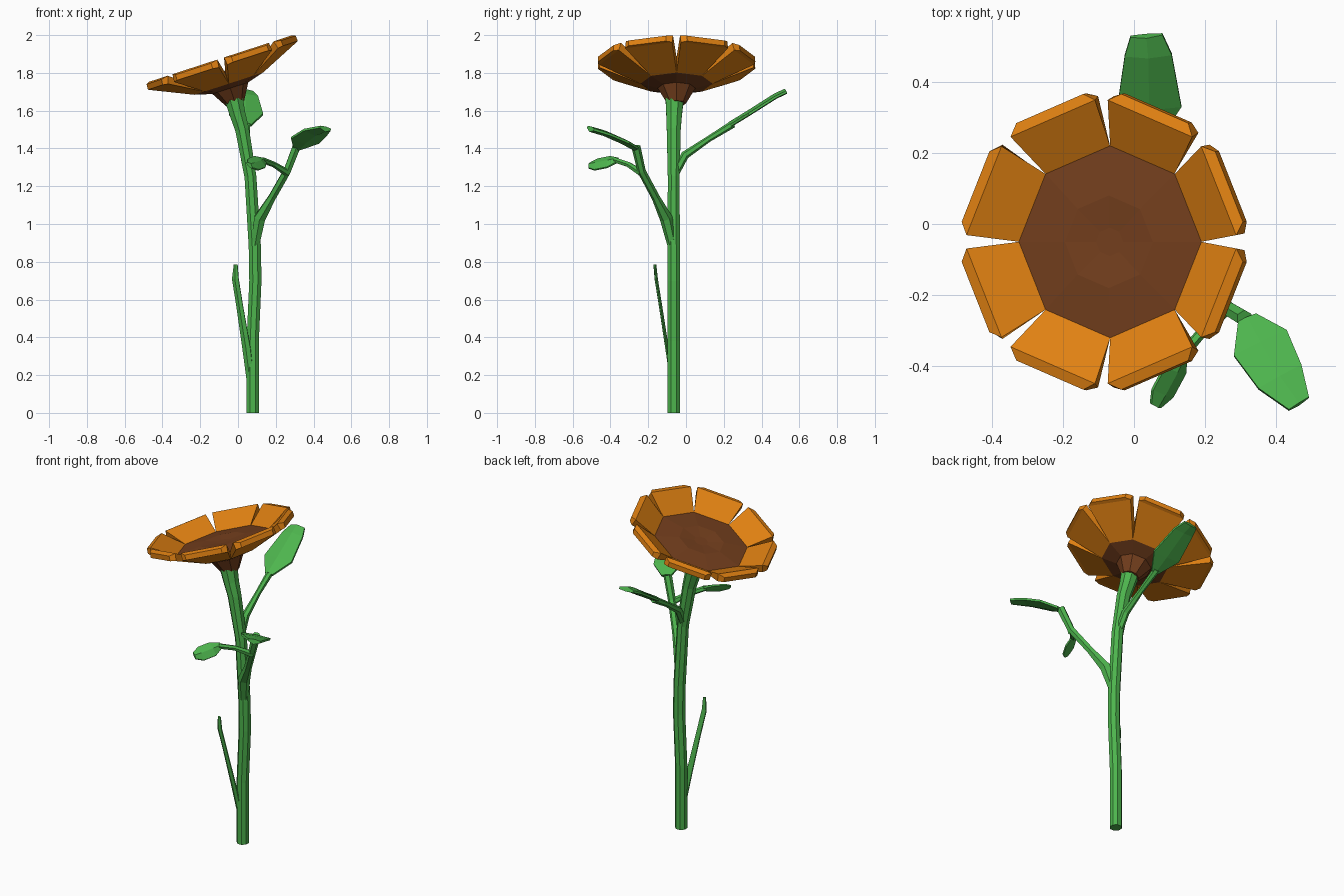
import bpy, bmesh, math
from mathutils import Vector, Matrix

if "Cube" in bpy.data.objects:
    bpy.data.objects.remove(bpy.data.objects["Cube"])


def material(name, rgb):
    m = bpy.data.materials.new(name)
    m.diffuse_color = (*rgb, 1)
    m.use_nodes = True
    m.node_tree.nodes["Principled BSDF"].inputs["Base Color"].default_value = m.diffuse_color
    return m


GREEN = material("leaf_green", (0.075, 0.46, 0.075))
BROWN = material("seed_brown", (0.17, 0.048, 0.012))
ORANGE = material("petal_orange", (0.75, 0.22, 0.006))


def loft(name, rings, mat, matrix=None):
    """Skin a list of equal-sized point rings and cap both ends."""
    bm = bmesh.new()
    rows = [[bm.verts.new(p) for p in ring] for ring in rings]
    n = len(rows[0])
    for a, b in zip(rows, rows[1:]):
        for i in range(n):
            j = (i + 1) % n
            bm.faces.new((a[i], a[j], b[j], b[i]))
    bm.faces.new(rows[0][::-1])
    bm.faces.new(rows[-1])
    if matrix:
        bm.transform(matrix)
    bmesh.ops.recalc_face_normals(bm, faces=bm.faces)
    me = bpy.data.meshes.new(name)
    bm.to_mesh(me)
    bm.free()
    me.materials.append(mat)
    ob = bpy.data.objects.new(name, me)
    bpy.context.collection.objects.link(ob)
    return ob


def tangents(pts):
    last = len(pts) - 1
    return [(pts[min(i + 1, last)] - pts[max(i - 1, 0)]).normalized() for i in range(last + 1)]


def tube(name, stations, sides):
    """Stations are (x, y, z, radius)."""
    pts = [Vector(s[:3]) for s in stations]
    rings = []
    for p, t, s in zip(pts, tangents(pts), stations):
        q = Vector((0, 0, 1)).rotation_difference(t)
        rings.append([p + q @ Vector((s[3] * math.cos(a), s[3] * math.sin(a), 0))
                      for a in (math.tau * (k + 0.5) / sides for k in range(sides))])
    return loft(name, rings, GREEN)


def leaf(name, stations, side, thick):
    """Stations are (x, y, z, half width); flattened six-sided section."""
    pts = [Vector(s[:3]) for s in stations]
    rings = []
    for p, t, s in zip(pts, tangents(pts), stations):
        v = Vector(side)
        v = (v - t * v.dot(t)).normalized()
        n = t.cross(v) * thick
        w = v * s[3]
        rings.append([p + w + n * .3, p + n * .5, p - w + n * .3,
                      p - w - n * .3, p - n, p + w - n * .3])
    return loft(name, rings, GREEN)


# Main stem
tube("stem", [(.078, -.065, 0, .035), (.078, -.065, .38, .035), (.092, -.065, .7, .035),
              (.089, -.065, .88, .035), (.066, -.065, 1.25, .034), (.022, -.065, 1.5, .04),
              (-.002, -.063, 1.58, .045), (-.022, -.06, 1.66, .052)], 8)

# Back leaf on its stalk
tube("back_leaf_stalk", [(.062, -.062, 1.26, .022), (.056, -.005, 1.365, .022),
                         (.05, .12, 1.45, .016), (.045, .25, 1.53, .02)], 6)
leaf("back_leaf", [(.045, .235, 1.522, .025), (.043, .33, 1.58, .09),
                   (.04, .475, 1.672, .066), (.035, .53, 1.698, .045)], (1, 0, 0), .02)

# Side leaf on its stalk
tube("side_leaf_stalk", [(.088, -.07, .88, .026), (.115, -.105, 1.03, .034), (.18, -.16, 1.14, .022),
                         (.26, -.235, 1.28, .022), (.31, -.265, 1.41, .024)], 6)
leaf("side_leaf", [(.318, -.265, 1.405, .028), (.355, -.335, 1.443, .083),
                   (.41, -.43, 1.485, .07), (.463, -.505, 1.507, .034)], (.11, .10, -.04), .02)

# Small leaf branching off the side stalk
tube("small_leaf_stalk", [(.262, -.235, 1.27, .02), (.19, -.305, 1.315, .015), (.13, -.375, 1.338, .016)], 6)
leaf("small_leaf", [(.138, -.36, 1.338, .015), (.115, -.41, 1.328, .042),
                    (.08, -.475, 1.315, .042), (.06, -.51, 1.31, .02)], (-.6, .35, .7), .015)

# Narrow young leaf low on the stem
leaf("narrow_leaf", [(.07, -.07, .14, .02), (.045, -.1, .34, .022), (.01, -.133, .56, .018),
                     (-.014, -.157, .71, .018), (-.012, -.163, .785, .01)], (1, -.3, 0), .01)

# Tilted flower head: octagonal seed disc
HEAD = Matrix.Translation((-.067, -.05, 1.80)) @ Matrix.Rotation(math.radians(-18), 4, 'Y')
profile = [(.05, -.17), (.1, -.085), (.19, -.06), (.27, 0), (.13, .012), (.04, .004)]
loft("seed_disc", [[Vector((r * math.cos(k * math.tau / 8), r * math.sin(k * math.tau / 8), z))
                    for k in range(8)] for r, z in profile], BROWN, HEAD)

# Eight petals, one per disc edge: (top r, top hw, top z, bottom r, bottom hw, bottom z)
petal = [(.249, .103, 0, .176, .073, -.06),
         (.375, .135, .08, .387, .135, .038),
         (.405, .107, .072, .407, .107, .042)]
for k in range(8):
    turn = Matrix.Rotation(math.tau * (k + .5) / 8, 4, 'Z')
    rings = [[Vector((a, -b, c)), Vector((a, b, c)), Vector((d, e, f)), Vector((d, -e, f))]
             for a, b, c, d, e, f in petal]
    loft(f"petal_{k + 1}", rings, ORANGE, HEAD @ turn)
